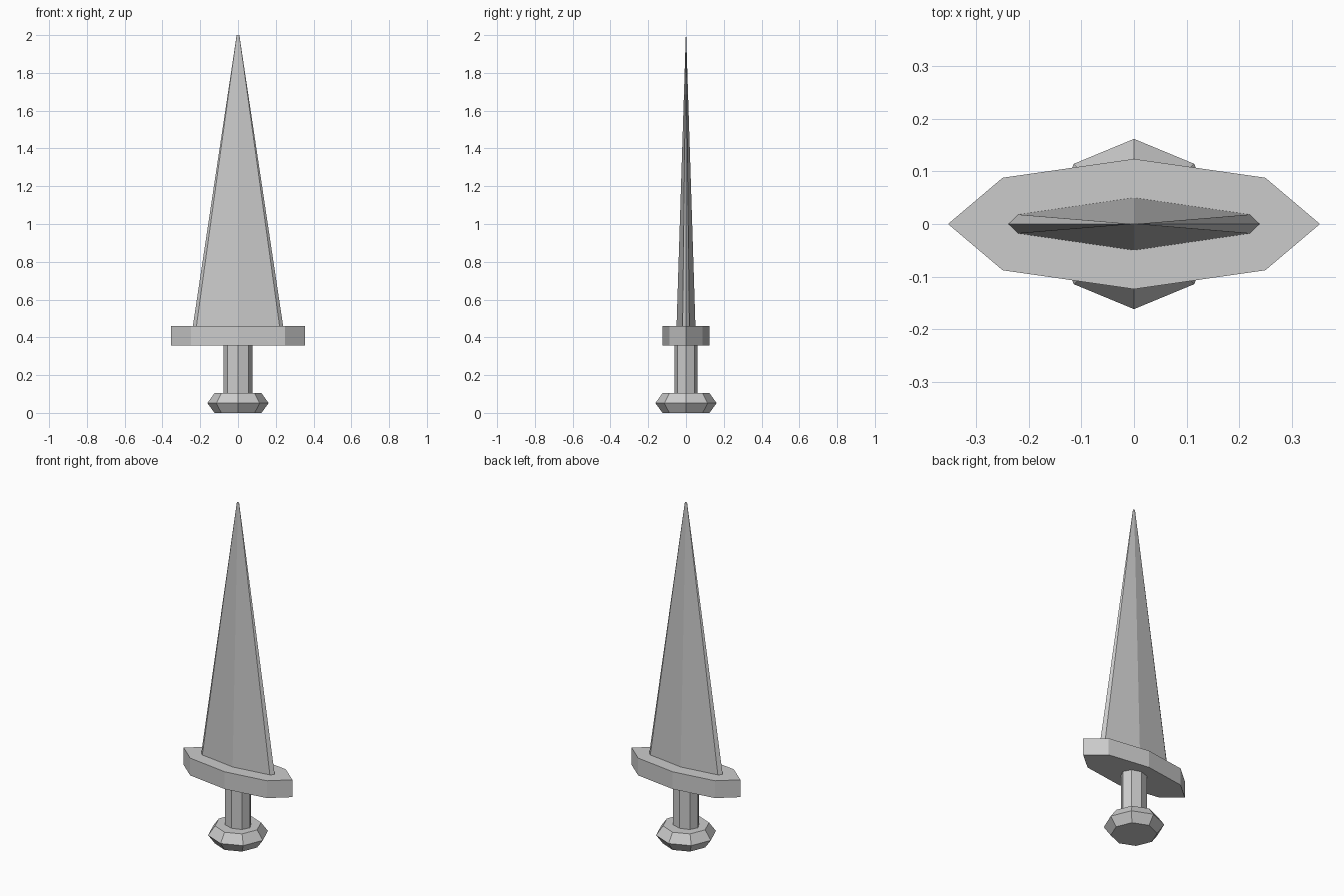
import bpy, bmesh
from math import cos, sin, pi

if "Cube" in bpy.data.objects:
    bpy.data.objects.remove(bpy.data.objects["Cube"])


def octagon(rx, ry):
    return [(rx * cos(i * pi / 4), ry * sin(i * pi / 4)) for i in range(8)]


def mirrored(tip_x, shoulder_x, shoulder_y, mid_y):
    """Eight-sided outline, symmetric in x and y."""
    sx, sy = shoulder_x, shoulder_y
    return [(tip_x, 0), (sx, sy), (0, mid_y), (-sx, sy),
            (-tip_x, 0), (-sx, -sy), (0, -mid_y), (sx, -sy)]


def loft(name, outline, levels):
    """Stack scaled copies of an outline; levels are (z, x scale, y scale)."""
    bm = bmesh.new()
    rings = [[bm.verts.new((x * sx, y * sy, z)) for x, y in outline]
             for z, sx, sy in levels]
    n = len(outline)
    for a, b in zip(rings, rings[1:]):
        for i in range(n):
            j = (i + 1) % n
            bm.faces.new((a[i], a[j], b[j], b[i]))
    bm.faces.new(rings[0][::-1])
    bm.faces.new(rings[-1])
    mesh = bpy.data.meshes.new(name)
    bm.to_mesh(mesh)
    bm.free()
    obj = bpy.data.objects.new(name, mesh)
    bpy.context.collection.objects.link(obj)
    return obj


# Faceted pommel
loft("pommel", octagon(0.162, 0.162),
     [(0, 0.77, 0.77), (0.052, 1, 1), (0.104, 0.77, 0.77)])

# Oval grip
loft("grip", octagon(0.078, 0.062), [(0.104, 1, 1), (0.358, 1, 1)])

# Crossguard
loft("guard", mirrored(0.354, 0.25, 0.088, 0.124),
     [(0.358, 1, 1), (0.46, 1, 1)])

# Tapered blade with a central ridge
loft("blade", mirrored(0.239, 0.22, 0.018, 0.05),
     [(0.46, 1, 1), (2.0, 0.03, 0.02)])
